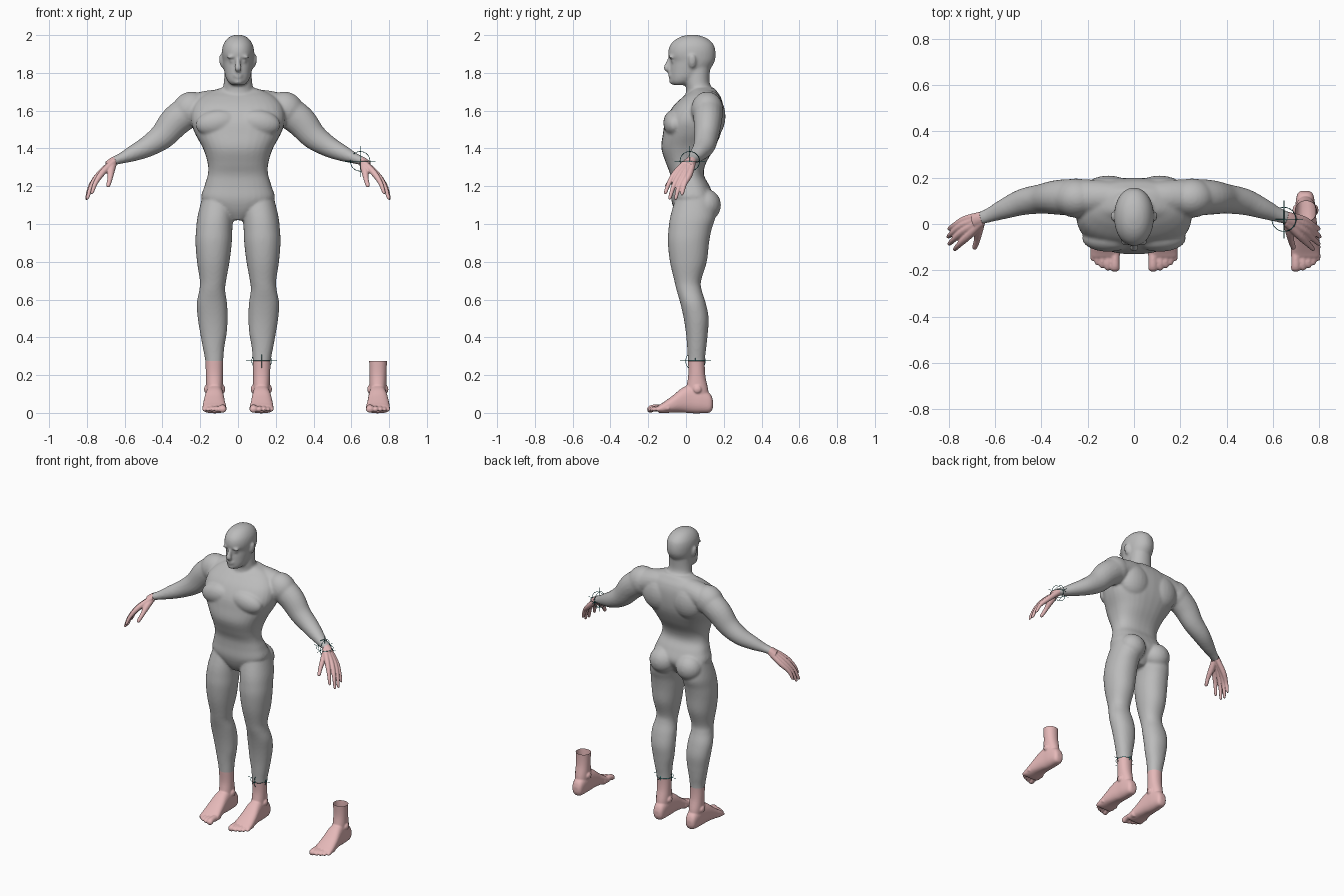
import bpy, bmesh, math
from mathutils import Vector, Matrix

if "Cube" in bpy.data.objects:
    bpy.data.objects.remove(bpy.data.objects["Cube"])


def material(name, rgb):
    m = bpy.data.materials.new(name)
    m.diffuse_color = (*rgb, 1)
    m.use_nodes = True
    m.node_tree.nodes["Principled BSDF"].inputs["Base Color"].default_value = m.diffuse_color
    return m


GREY = material("body grey", (0.5, 0.5, 0.5))
PINK = material("skin pink", (0.78, 0.48, 0.48))
TEAL = material("marker teal", (0.0, 0.12, 0.12))


# ---------- helpers ----------
def spline(rows, k=5):
    """Catmull-Rom interpolation of tuples."""
    out = []
    for i in range(len(rows) - 1):
        p0, p1, p2, p3 = rows[max(i - 1, 0)], rows[i], rows[i + 1], rows[min(i + 2, len(rows) - 1)]
        for j in range(k):
            t = j / k
            out.append([b + 0.5 * t * (c - a + t * (2 * a - 5 * b + 4 * c - d + t * (3 * (b - c) + d - a)))
                        for a, b, c, d in zip(p0, p1, p2, p3)])
    return out + [list(rows[-1])]


def skin(bm, rings):
    vs = [[bm.verts.new(p) for p in r] for r in rings]
    n = len(vs[0])
    for a, b in zip(vs, vs[1:]):
        for i in range(n):
            bm.faces.new((a[i], a[(i + 1) % n], b[(i + 1) % n], b[i]))
    bm.faces.new(vs[0][::-1])
    bm.faces.new(vs[-1])


def superellipse(n, count=32):
    for i in range(count):
        c, s = math.cos(math.tau * i / count), math.sin(math.tau * i / count)
        yield math.copysign(abs(c) ** (2 / n), c), math.copysign(abs(s) ** (2 / n), s)


def slab(bm, rows, axis="z", n=2.3, side=1):
    """Rows (t, x0, x1, b0, b1): sections stacked along z or y."""
    rings = []
    for t, x0, x1, b0, b1 in spline(rows):
        ring = []
        for c, s in superellipse(n):
            x = side * ((x0 + x1) / 2 + c * (x1 - x0) / 2)
            b = (b0 + b1) / 2 + s * (b1 - b0) / 2
            ring.append((x, b, t) if axis == "z" else (x, t, b))
        rings.append(ring)
    skin(bm, rings)


def tube(bm, rows, side=1, ref=(0, 1, 0)):
    """Rows (x, y, z, thickness radius, width radius) along a path."""
    pts = spline(rows)
    pos = [Vector(p[:3]) for p in pts]
    rings = []
    for i, p in enumerate(pts):
        t = (pos[min(i + 1, len(pos) - 1)] - pos[max(i - 1, 0)]).normalized()
        u = Vector(ref)
        u = (u - t * u.dot(t)).normalized()
        v = t.cross(u)
        ring = [pos[i] + v * c * p[3] + u * s * p[4] for c, s in superellipse(2, 20)]
        rings.append([(side * q.x, q.y, q.z) for q in ring])
    skin(bm, rings)


def blob(bm, loc, size, tilt=0, side=1):
    m = Matrix.Translation((side * loc[0], loc[1], loc[2])) @ Matrix.Rotation(side * tilt, 4, "Y")
    bmesh.ops.create_uvsphere(bm, u_segments=24, v_segments=14, radius=1,
                              matrix=m @ Matrix.Diagonal((*size, 1)))


def fuse(name, bm, mat, voxel, smooth, cuts):
    """Merge overlapping forms into one smooth skin, then cut it open by planes."""
    bmesh.ops.recalc_face_normals(bm, faces=bm.faces[:])
    me = bpy.data.meshes.new(name)
    bm.to_mesh(me)
    ob = bpy.data.objects.new(name, me)
    bpy.context.collection.objects.link(ob)
    r = ob.modifiers.new("fuse", "REMESH")
    r.mode, r.voxel_size = "VOXEL", voxel
    s = ob.modifiers.new("soften", "SMOOTH")
    s.factor, s.iterations = 0.5, smooth
    bpy.context.view_layer.update()
    done = bpy.data.meshes.new_from_object(ob.evaluated_get(bpy.context.evaluated_depsgraph_get()))
    ob.modifiers.clear()
    bm = bmesh.new()
    bm.from_mesh(done)
    for co, no in cuts:
        bmesh.ops.bisect_plane(bm, geom=bm.verts[:] + bm.edges[:] + bm.faces[:],
                               plane_co=co, plane_no=no, clear_outer=True)
    for f in bm.faces:
        f.smooth, f.material_index = True, 0
    bm.to_mesh(done)
    done.materials.clear()
    done.materials.append(mat)
    ob.data = done
    return ob


# ---------- shared limb shapes (left side of figure, +x) ----------
ARM = [(.25, .115, 1.605, .085, .08), (.33, .115, 1.545, .083, .075), (.40, .108, 1.465, .07, .064),
       (.48, .095, 1.41, .056, .057), (.56, .065, 1.372, .042, .044), (.62, .04, 1.347, .028, .032),
       (.66, .025, 1.332, .023, .028), (.69, .012, 1.312, .021, .03)]
LEG = [(1.14, .02, .19, -.055, .15), (1.04, .025, .214, -.083, .155), (.97, .03, .222, -.093, .135),
       (.90, .033, .225, -.096, .122), (.80, .045, .217, -.085, .11), (.70, .063, .202, -.062, .08),
       (.65, .068, .205, -.05, .083), (.58, .058, .218, -.03, .105), (.50, .055, .213, -.012, .12),
       (.42, .06, .2, 0, .115), (.35, .072, .187, .006, .108), (.28, .078, .174, .01, .1),
       (.2, .08, .17, .012, .102), (.12, .08, .168, .0, .118), (.06, .085, .16, 0, .12)]
WRIST, WRIST_DIR, ANKLE_Z = (.655, .025, 1.333), Vector((1, -.3, -.35)), .275

# ---------- body ----------
bm = bmesh.new()
torso = [(1.02, .04, -.03, .08), (1.07, .12, -.06, .12), (1.13, .192, -.078, .15), (1.2, .178, -.078, .125),
         (1.26, .16, -.083, .095), (1.32, .16, -.105, .105), (1.4, .185, -.13, .15), (1.48, .228, -.122, .185),
         (1.55, .25, -.108, .198), (1.62, .24, -.07, .198), (1.67, .2, -.02, .185),
         (1.7, .15, .02, .165), (1.72, .09, .03, .15)]
slab(bm, [(z, -w, w, a, b) for z, w, a, b in torso], n=2.5)
slab(bm, [(1.62, -.1, .1, -.02, .17), (1.7, -.085, .085, .0, .15), (1.75, -.075, .075, -.005, .125),
          (1.84, -.07, .07, -.01, .13)], n=2.1)
head = [(1.735, .03, -.065, 0), (1.75, .05, -.08, .04), (1.775, .064, -.083, .08), (1.8, .071, -.083, .11),
        (1.83, .077, -.082, .135), (1.862, .082, -.08, .152), (1.89, .085, -.093, .157),
        (1.92, .085, -.093, .155), (1.95, .078, -.082, .146), (1.977, .061, -.055, .12),
        (1.994, .038, -.02, .085), (2.002, .01, .02, .045)]
slab(bm, [(z, -w, w, a, b) for z, w, a, b in head], n=2.1)
# nose, lips and chin
tube(bm, [(0, -.08, 1.885, .01, .012), (0, -.093, 1.855, .013, .012), (0, -.104, 1.825, .014, .019),
          (0, -.09, 1.812, .01, .015)], ref=(1, 0, 0))
blob(bm, (0, -.083, 1.79), (.024, .012, .007))
blob(bm, (0, -.082, 1.777), (.021, .012, .007))
blob(bm, (0, -.072, 1.753), (.025, .017, .014))
for s in (1, -1):
    slab(bm, LEG, side=s, n=2.15)
    tube(bm, ARM, side=s)
    tube(bm, [(.04, .11, 1.645, .07, .07), (.15, .115, 1.633, .075, .075), (.27, .115, 1.6, .08, .08)], side=s)
    blob(bm, (.25, .112, 1.605), (.1, .085, .094), .6, s)       # shoulder
    blob(bm, (.11, -.062, 1.535), (.115, .058, .07), .15, s)    # chest
    blob(bm, (.11, .13, 1.57), (.12, .079, .12), 0, s)          # shoulder blade
    blob(bm, (.1, .105, 1.1), (.088, .08, .085), 0, s)          # buttock
    blob(bm, (.09, .033, 1.862), (.009, .02, .034), .15, s)     # ear
    blob(bm, (.031, -.067, 1.863), (.015, .014, .01), 0, s)     # eye
    blob(bm, (.034, -.077, 1.885), (.026, .017, .008), .1, s)   # brow
mirrored = Vector((-WRIST_DIR.x, WRIST_DIR.y, WRIST_DIR.z))
fuse("body", bm, GREY, .008, 4,
     [((0, 0, ANKLE_Z), (0, 0, -1)), (WRIST, WRIST_DIR), ((-WRIST[0], *WRIST[1:]), mirrored)])

# ---------- hands ----------
bm = bmesh.new()
tube(bm, ARM)
fingers = [  # wrist y, knuckle, middle joint, tip
    (.008, (.715, -.052, 1.275), (.753, -.088, 1.22), (.772, -.108, 1.168)),
    (.018, (.73, -.028, 1.268), (.774, -.064, 1.205), (.796, -.085, 1.14)),
    (.028, (.735, -.004, 1.262), (.78, -.036, 1.2), (.8, -.054, 1.138)),
    (.038, (.73, .019, 1.262), (.775, -.007, 1.212), (.796, -.02, 1.162))]
for wy, a, b, c in fingers:
    tube(bm, [(.655, wy, 1.333, .017, .017), (*a, .017, .016), (*b, .0125, .0125), (*c, .009, .009),
              (c[0] + .001, c[1] - .002, c[2] - .007, .004, .004)])
tube(bm, [(.66, .015, 1.325, .02, .02), (.672, -.03, 1.283, .02, .02), (.677, -.068, 1.243, .014, .014),
          (.687, -.1, 1.205, .011, .011), (.69, -.106, 1.197, .005, .005)], ref=(1, 0, 0))
hands = fuse("hands", bm, PINK, .004, 3, [(WRIST, -WRIST_DIR)])
hands.modifiers.new("other side", "MIRROR").use_mirror_merge = False

# ---------- feet ----------
bm = bmesh.new()
slab(bm, LEG, n=2.15)
slab(bm, [(.143, .105, .14, .03, .065), (.128, .088, .157, .003, .1), (.08, .08, .166, -.002, .135),
          (.03, .077, .17, -.002, .15), (-.02, .073, .177, .002, .132), (-.07, .068, .184, .002, .092),
          (-.12, .061, .188, -.002, .056), (-.142, .062, .186, 0, .042), (-.15, .075, .175, .008, .033)], "y", 2.5)
toes = [(.082, -.205, .021), (.113, -.2, .0145), (.137, -.19, .0135), (.158, -.177, .0125), (.177, -.16, .012)]
for x, tip, r in toes:
    tube(bm, [(x, -.09, .024, r, r), (x, tip + .04, .026, r * .9, r * .9), (x, tip + .012, .018, r * .85, r),
              (x, tip, .016, r * .4, r * .5)], ref=(1, 0, 0))
for x in (.08, .168):
    blob(bm, (x, .06, .125), (.012, .022, .022))    # ankle bones
feet = fuse("feet", bm, PINK, .005, 3, [((0, 0, ANKLE_Z), (0, 0, 1))])
feet.modifiers.new("other side", "MIRROR").use_mirror_merge = False
spare = bpy.data.objects.new("loose_foot", feet.data)
spare.location.x = .616
bpy.context.collection.objects.link(spare)


# ---------- joint markers: three rings and a cross ----------
def marker(name, loc, radius=.052, reach=.082):
    cu = bpy.data.curves.new(name, "CURVE")
    cu.dimensions, cu.bevel_depth, cu.bevel_resolution = "3D", .0015, 0
    for ax in range(3):
        ring = []
        for i in range(32):
            p = [0, 0, 0]
            p[ax - 1], p[ax - 2] = radius * math.cos(math.tau * i / 32), radius * math.sin(math.tau * i / 32)
            ring.append(p)
        end = Vector([reach if k == ax else 0 for k in range(3)])
        for pts, closed in ((ring, True), ([-end, end], False)):
            sp = cu.splines.new("POLY")
            sp.points.add(len(pts) - 1)
            for q, p in zip(sp.points, pts):
                q.co = (*p, 1)
            sp.use_cyclic_u = closed
    cu.materials.append(TEAL)
    ob = bpy.data.objects.new(name, cu)
    ob.location = loc
    bpy.context.collection.objects.link(ob)


marker("wrist_marker", (.647, .02, 1.332))
marker("ankle_marker", (.125, .05, ANKLE_Z))
